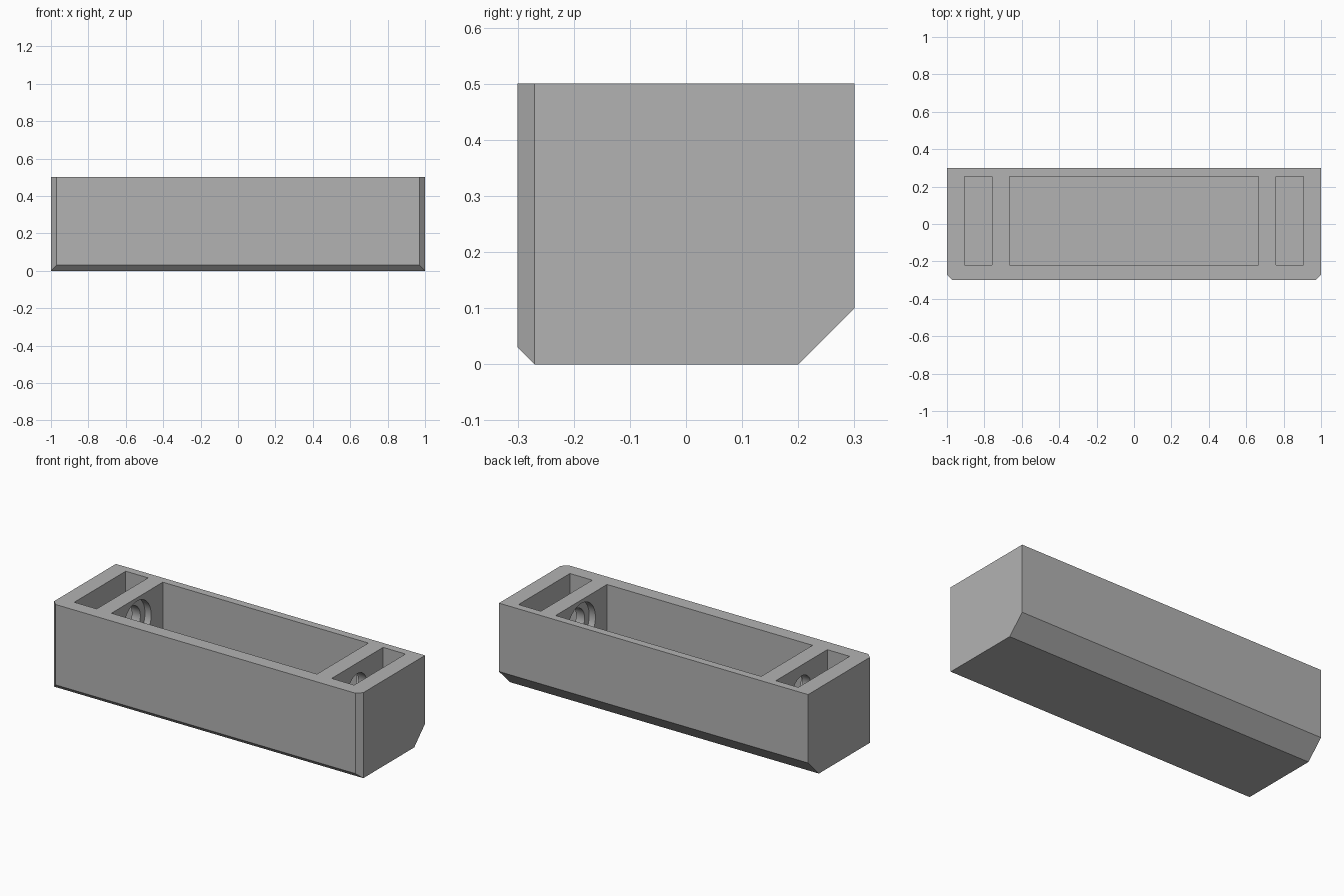
import bpy
import bmesh
from math import pi
from mathutils import Matrix, Vector

if "Cube" in bpy.data.objects:
    bpy.data.objects.remove(bpy.data.objects["Cube"], do_unlink=True)

HALF_X, HALF_Y, HEIGHT = 1.0, 0.3, 0.5
FLOOR = 0.1
POCKET_Y = (-0.22, 0.255)
HOLE_Y, HOLE_Z = sum(POCKET_Y) / 2, 0.35

grey = bpy.data.materials.new("plain grey")
grey.use_nodes = True
colour = (0.45, 0.45, 0.45, 1)
grey.diffuse_color = colour
grey.node_tree.nodes["Principled BSDF"].inputs["Base Color"].default_value = colour


def make_object(name, bm):
    bmesh.ops.recalc_face_normals(bm, faces=bm.faces)
    mesh = bpy.data.meshes.new(name)
    bm.to_mesh(mesh)
    bm.free()
    mesh.materials.append(grey)
    obj = bpy.data.objects.new(name, mesh)
    bpy.context.collection.objects.link(obj)
    return obj


def box(x, y, z):
    bm = bmesh.new()
    bmesh.ops.create_cube(bm, size=1)
    for v in bm.verts:
        v.co = [lo + (hi - lo) * (c + 0.5) for c, (lo, hi) in zip(v.co, (x, y, z))]
    return bm


def chamfer(bm, point, normal):
    geom = bm.verts[:] + bm.edges[:] + bm.faces[:]
    bmesh.ops.bisect_plane(bm, geom=geom, plane_co=Vector(point),
                           plane_no=Vector(normal), clear_outer=True)
    bmesh.ops.holes_fill(bm, edges=[e for e in bm.edges if e.is_boundary])


def cut(target, bm):
    cutter = make_object("cutter", bm)
    cutter.hide_render = True
    mod = target.modifiers.new("cut", "BOOLEAN")
    mod.operation = "DIFFERENCE"
    mod.solver = "EXACT"
    mod.object = cutter
    bpy.context.view_layer.objects.active = target
    bpy.ops.object.modifier_apply(modifier=mod.name)
    bpy.data.objects.remove(cutter, do_unlink=True)


def pocket(x0, x1):
    cut(body, box((x0, x1), POCKET_Y, (FLOOR, HEIGHT + 0.1)))


def bore(x0, x1, radius):
    bm = bmesh.new()
    place = Matrix.Translation(((x0 + x1) / 2, HOLE_Y, HOLE_Z)) @ Matrix.Rotation(pi / 2, 4, "Y")
    bmesh.ops.create_cone(bm, cap_ends=True, segments=48, radius1=radius,
                          radius2=radius, depth=abs(x1 - x0), matrix=place)
    cut(body, bm)


# Outer block with chamfered front and lower back edges
block = box((-HALF_X, HALF_X), (-HALF_Y, HALF_Y), (0, HEIGHT))
chamfer(block, (0, -HALF_Y, 0.03), (0, -1, -1))
chamfer(block, (0, HALF_Y, 0.1), (0, 1, -1))
for side in (-1, 1):
    chamfer(block, (side * HALF_X, -0.27, 0), (side, -1, 0))
body = make_object("tray_body", block)

# Large middle pocket, then end pockets and stepped holes through the dividers
pocket(-0.665, 0.665)
for side in (-1, 1):
    pocket(*sorted((side * 0.76, side * 0.905)))
    bore(side * 0.62, side * 0.8, 0.087)
    bore(side * 0.62, side * 0.705, 0.13)

# Smooth the bores and keep all other edges crisp
bpy.ops.object.select_all(action="DESELECT")
body.select_set(True)
bpy.context.view_layer.objects.active = body
bpy.ops.object.shade_smooth_by_angle(angle=pi / 6)
